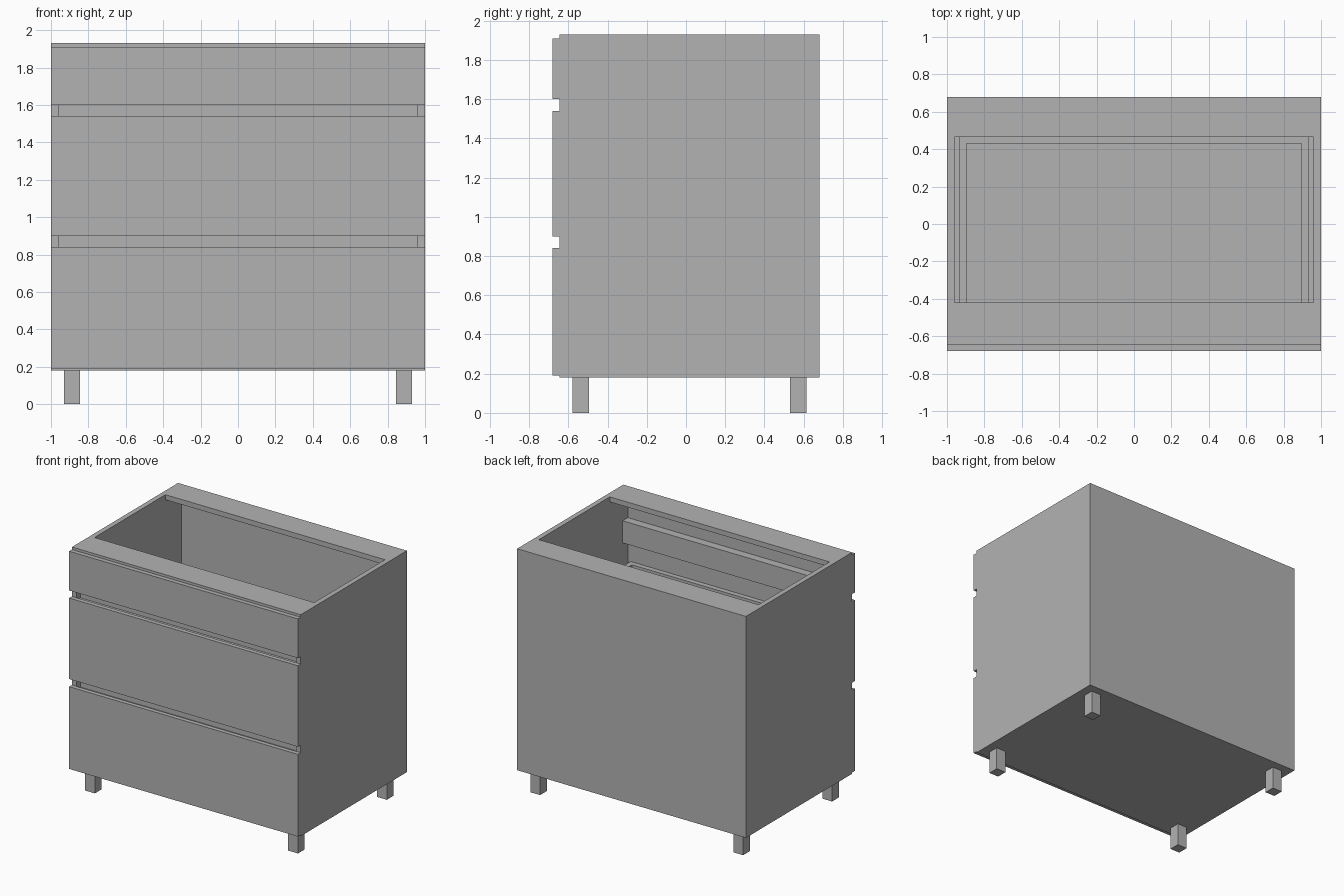
import bpy
import bmesh
from mathutils import Vector

if "Cube" in bpy.data.objects:
    bpy.data.objects.remove(bpy.data.objects["Cube"], do_unlink=True)

grey = bpy.data.materials.new("plain_grey")
grey.use_nodes = True
COLOUR = (0.45, 0.45, 0.45, 1)
grey.diffuse_color = COLOUR
grey.node_tree.nodes["Principled BSDF"].inputs["Base Color"].default_value = COLOUR


def box(name, x, y, z):
    """Box from (min, max) pairs along each axis."""
    lo, hi = (Vector(c) for c in zip(x, y, z))
    bm = bmesh.new()
    bmesh.ops.create_cube(bm, size=1)
    for v in bm.verts:
        v.co = Vector(a * b for a, b in zip(v.co, hi - lo))
    mesh = bpy.data.meshes.new(name)
    bm.to_mesh(mesh)
    bm.free()
    mesh.materials.append(grey)
    obj = bpy.data.objects.new(name, mesh)
    obj.location = (lo + hi) / 2
    bpy.context.collection.objects.link(obj)
    return obj


def pair(name, x, y, z):
    """The same box on the left (+x) and right (-x)."""
    box("left_" + name, x, y, z)
    box("right_" + name, (-x[1], -x[0]), y, z)


T = 0.04            # board thickness
IN = 1 - T          # inner face of the sides
BOTTOM, TOP = 0.18, 1.93
FRONT, BACK = -0.645, 0.68
PANEL = 0.015       # thin sheet
WIDE = (-IN, IN)

# Carcass
pair("side_panel", (IN, 1), (FRONT, BACK), (BOTTOM, TOP))
box("bottom_panel", WIDE, (FRONT, BACK), (BOTTOM, BOTTOM + T))
box("back_panel", WIDE, (BACK - PANEL, BACK), (BOTTOM + T, TOP - T))
box("front_top_rail", WIDE, (FRONT, -0.42), (TOP - T, TOP))
box("back_top_rail", WIDE, (0.465, BACK), (TOP - T, TOP))

# Drawer fronts
for name, z in (("lower", (0.19, 0.84)), ("middle", (0.9, 1.54)), ("upper", (1.6, 1.91))):
    box(name + "_drawer_front", (-1, 1), (-BACK, FRONT), z)

# Recessed finger channels behind the gaps
for name, low in (("lower", 0.8), ("upper", 1.505)):
    high = low + 0.175
    depth = (FRONT, -0.58)
    box(name + "_channel_back", WIDE, (depth[1] - PANEL, depth[1]), (low + PANEL, high - PANEL))
    box(name + "_channel_floor", WIDE, depth, (low, low + PANEL))
    box(name + "_channel_roof", WIDE, depth, (high - PANEL, high))

# Drawer boxes, open at the top
OUT, INNER = 0.935, 0.895
for name, low, high in (("lower", 0.27, 0.64), ("middle", 0.99, 1.34)):
    pair(name + "_drawer_side", (INNER, OUT), (FRONT, 0.47), (low, high))
    across = (-INNER, INNER)
    box(name + "_drawer_back", across, (0.43, 0.47), (low, high))
    box(name + "_drawer_inner_front", across, (FRONT, FRONT + T), (low, high))
    box(name + "_drawer_floor", across, (FRONT + T, 0.43), (low, low + T))

# Legs
for name, y in (("front_leg", (-0.58, -0.495)), ("back_leg", (0.53, 0.615))):
    pair(name, (0.845, 0.93), y, (0, BOTTOM))
